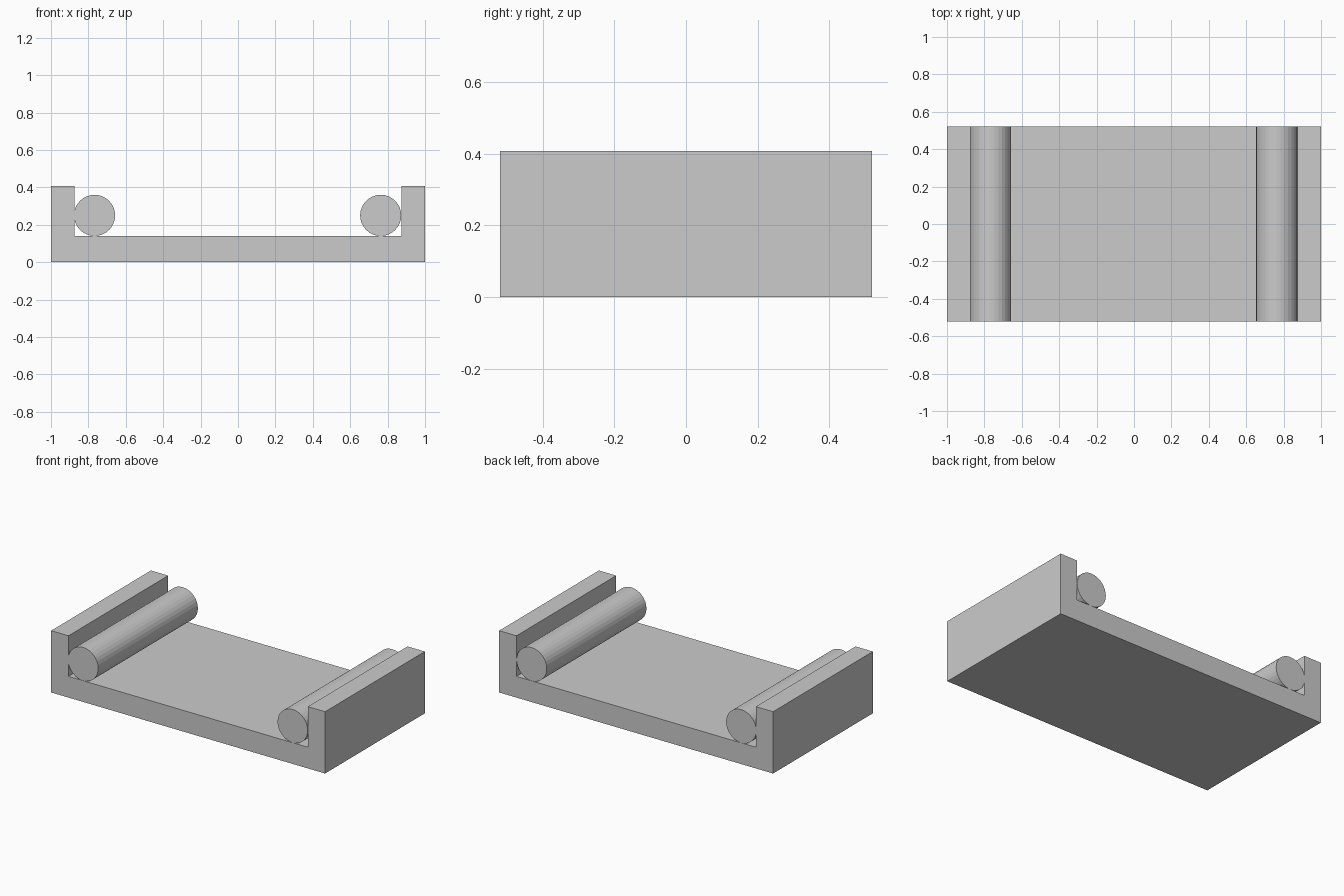
import bpy

cube = bpy.data.objects.get("Cube")
if cube:
    bpy.data.objects.remove(cube, do_unlink=True)

DEPTH = 1.04
HEIGHT = 0.408
BASE_TOP = 0.14
ARM_INNER = 0.874
BOLSTER_RADIUS = 0.11

# Single plain grey finish
grey = bpy.data.materials.new("plain_grey")
grey.use_nodes = True
colour = (0.6, 0.6, 0.6, 1)
grey.diffuse_color = colour
grey.node_tree.nodes["Principled BSDF"].inputs["Base Color"].default_value = colour


def finish(name):
    obj = bpy.context.object
    obj.name = name
    obj.data.materials.append(grey)
    bpy.ops.object.transform_apply(location=False, rotation=True, scale=True)
    return obj


def box(name, x0, x1, z0, z1):
    bpy.ops.mesh.primitive_cube_add(size=1, location=((x0 + x1) / 2, 0, (z0 + z1) / 2))
    bpy.context.object.scale = (x1 - x0, DEPTH, z1 - z0)
    return finish(name)


def bolster(name, x):
    bpy.ops.mesh.primitive_cylinder_add(
        vertices=32, radius=BOLSTER_RADIUS, depth=DEPTH,
        location=(x, 0, BASE_TOP + BOLSTER_RADIUS), rotation=(1.570796, 0, 0))
    return finish(name)


# Flat seat slab between the arms
box("seat_base", -ARM_INNER, ARM_INNER, 0, BASE_TOP)

# Upright arms at both ends
box("left_arm", ARM_INNER, 1, 0, HEIGHT)
box("right_arm", -1, -ARM_INNER, 0, HEIGHT)

# Round bolsters resting against the arms
bolster("left_bolster", 0.763)
bolster("right_bolster", -0.767)
